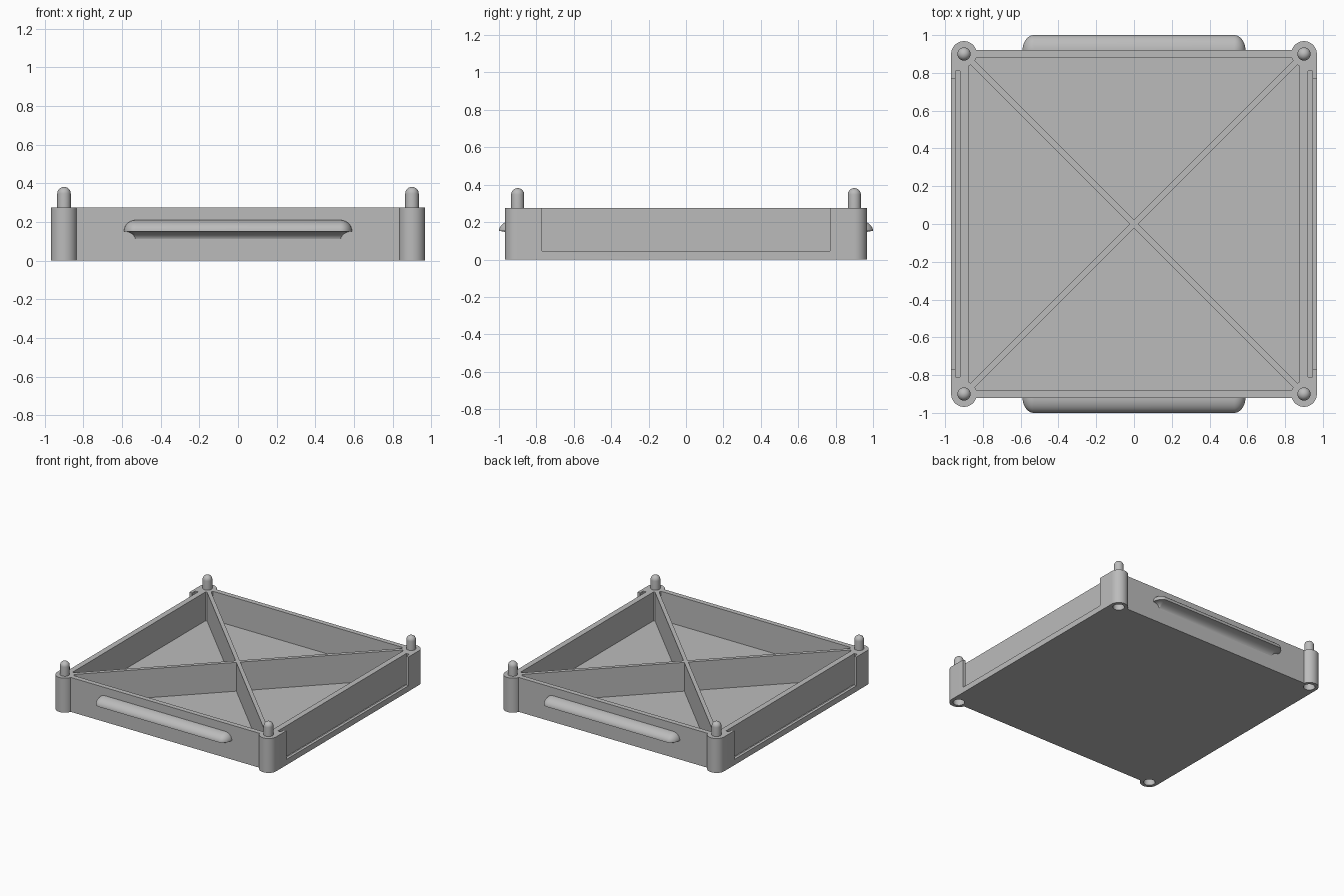
import bpy, bmesh, math
from mathutils import Matrix, Vector

cube = bpy.data.objects.get("Cube")
if cube:
    bpy.data.objects.remove(cube, do_unlink=True)

GREY = (0.5, 0.5, 0.5, 1)
mat = bpy.data.materials.new("plain grey")
mat.use_nodes = True
mat.diffuse_color = GREY
mat.node_tree.nodes["Principled BSDF"].inputs["Base Color"].default_value = GREY

TOP = 0.275      # rim height
FLOOR = 0.045    # top of the floor
POST = 0.9       # post centre in x and y
SIDE = 0.968     # outer face of the side walls


def finish(bm, name):
    bmesh.ops.recalc_face_normals(bm, faces=bm.faces)
    mesh = bpy.data.meshes.new(name)
    bm.to_mesh(mesh)
    bm.free()
    mesh.materials.append(mat)
    obj = bpy.data.objects.new(name, mesh)
    bpy.context.collection.objects.link(obj)
    return obj


def box(name, x0, x1, y0, y1, z0, z1, turn=0):
    bm = bmesh.new()
    bmesh.ops.create_cube(bm, size=1)
    bmesh.ops.scale(bm, verts=bm.verts, vec=(abs(x1 - x0), y1 - y0, z1 - z0))
    bmesh.ops.translate(bm, verts=bm.verts,
                        vec=((x0 + x1) / 2, (y0 + y1) / 2, (z0 + z1) / 2))
    bmesh.ops.rotate(bm, verts=bm.verts, matrix=Matrix.Rotation(turn, 3, 'Z'))
    return finish(bm, name)


def cylinder(name, x, y, r, z0, z1):
    bm = bmesh.new()
    bmesh.ops.create_cone(bm, cap_ends=True, segments=48, radius1=r, radius2=r,
                          depth=z1 - z0)
    bmesh.ops.translate(bm, verts=bm.verts, vec=(x, y, (z0 + z1) / 2))
    return finish(bm, name)


def combine(target, tool, operation):
    mod = target.modifiers.new("combine", 'BOOLEAN')
    mod.operation = operation
    mod.solver = 'EXACT'
    mod.object = tool
    bpy.context.view_layer.objects.active = target
    bpy.ops.object.modifier_apply(modifier=mod.name)
    bpy.data.objects.remove(tool, do_unlink=True)


def smooth(obj):
    bpy.ops.object.select_all(action='DESELECT')
    obj.select_set(True)
    bpy.context.view_layer.objects.active = obj
    bpy.ops.object.shade_smooth_by_angle(angle=math.radians(35))


corners = [(sx * POST, sy * POST) for sx in (-1, 1) for sy in (-1, 1)]

# Tray body: outer block with the cavity cut out
tray = box("tray", -0.92, 0.92, -0.92, 0.92, 0, TOP)
combine(tray, box("side_block", -SIDE, SIDE, -POST, POST, 0, TOP), 'UNION')
combine(tray, box("cavity", -0.875, 0.875, -0.88, 0.88, FLOOR, 0.5), 'DIFFERENCE')

# Card slots in the side walls, each with an open window
for s in (-1, 1):
    combine(tray, box("slot", s * 0.92, s * 0.945, -0.81, 0.81, 0.03, 0.5), 'DIFFERENCE')
    combine(tray, box("window", s * 0.935, s * 1.1, -0.77, 0.77, FLOOR, 0.5), 'DIFFERENCE')

# Crossed dividers
for turn in (math.pi / 4, -math.pi / 4):
    combine(tray, box("divider", -1.25, 1.25, -0.015, 0.015, 0.02, TOP, turn), 'UNION')

# Corner posts with sockets underneath
for x, y in corners:
    combine(tray, cylinder("post", x, y, 0.068, 0, TOP), 'UNION')
for x, y in corners:
    combine(tray, cylinder("socket", x, y, 0.042, -0.1, 0.12), 'DIFFERENCE')
smooth(tray)


# Round-topped stacking pegs
def peg(x, y, r=0.035, top=0.382, steps=8):
    bm = bmesh.new()
    outline = [Vector((r, 0, TOP - 0.02))]
    for i in range(steps + 1):
        a = math.pi / 2 * i / steps
        outline.append(Vector((r * math.cos(a), 0, top - r + r * math.sin(a))))
    verts = [bm.verts.new(p) for p in outline]
    edges = [bm.edges.new(pair) for pair in zip(verts, verts[1:])]
    bmesh.ops.spin(bm, geom=verts + edges, cent=(0, 0, 0), axis=(0, 0, 1),
                   angle=math.tau, steps=32)
    bmesh.ops.remove_doubles(bm, verts=bm.verts, dist=0.0005)
    bmesh.ops.translate(bm, verts=bm.verts, vec=(x, y, 0))
    smooth(finish(bm, "peg"))


for x, y in corners:
    peg(x, y)


# Handle lip: domed above, hollow curve below, rounded at both ends
def handle(side, steps=10):
    bm = bmesh.new()
    profile = []
    for i in range(steps + 1):
        a = math.pi / 2 * i / steps
        profile.append((math.sin(a), 0.152 + 0.058 * math.cos(a)))
    for i in range(1, steps + 1):
        a = math.pi / 2 * i / steps
        profile.append((1 - math.sin(a), 0.152 - 0.047 * (1 - math.cos(a))))
    path = [(sx, math.pi / 2 * i / steps)
            for sx, order in ((-1, range(steps + 1)), (1, range(steps, -1, -1)))
            for i in order]
    rings = []
    for sx, a in path:
        rings.append([bm.verts.new((sx * (0.53 + 0.06 * out * math.cos(a)),
                                    side * (0.919 + 0.081 * out * math.sin(a)), z))
                      for out, z in profile])
    for r0, r1 in zip(rings, rings[1:]):
        for i in range(len(profile) - 1):
            bm.faces.new((r0[i], r0[i + 1], r1[i + 1], r1[i]))
    bmesh.ops.remove_doubles(bm, verts=bm.verts, dist=0.0002)
    bmesh.ops.holes_fill(bm, edges=[e for e in bm.edges if e.is_boundary])
    smooth(finish(bm, "front_handle" if side < 0 else "back_handle"))


for side in (-1, 1):
    handle(side)
